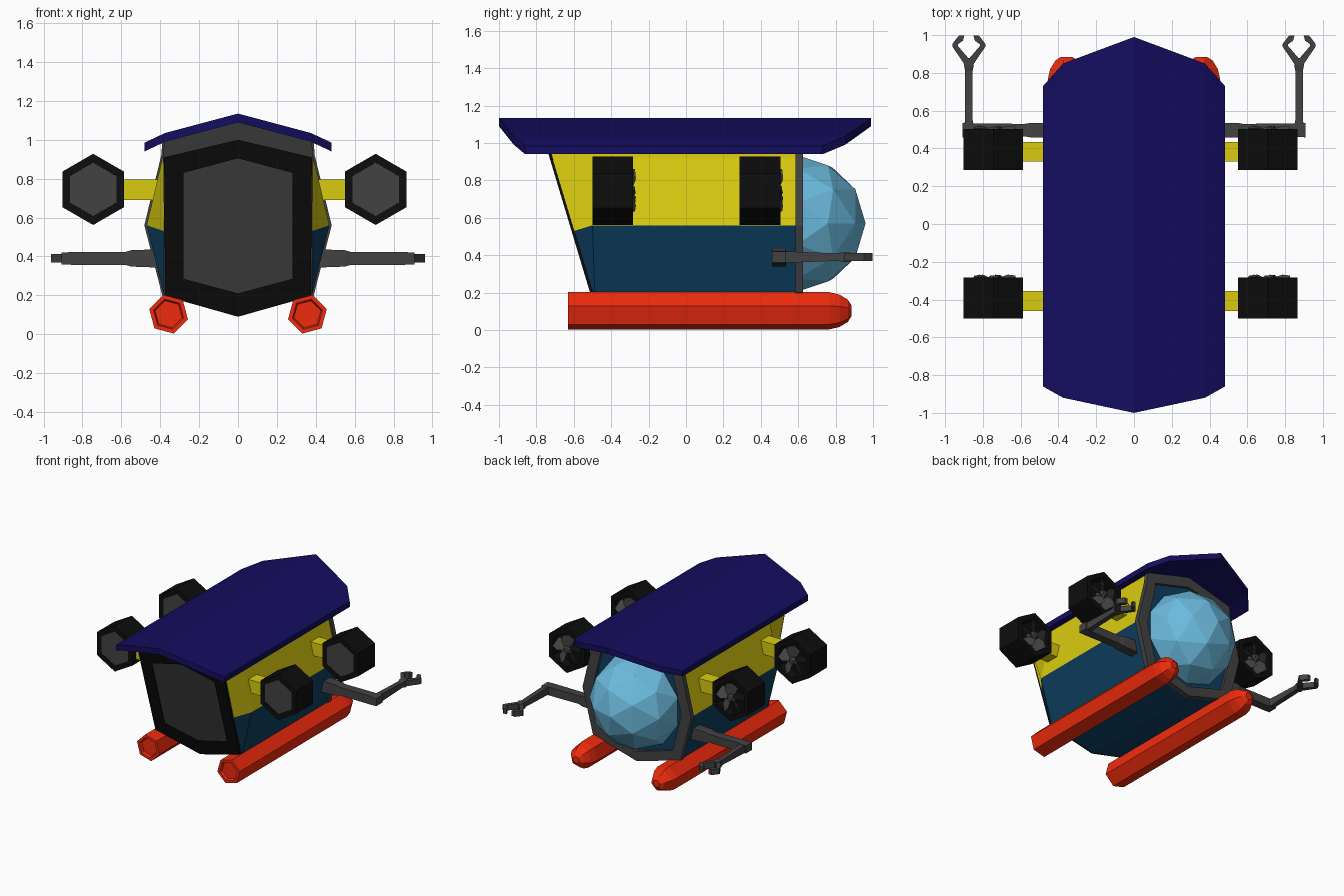
import bpy, bmesh, math
from mathutils import Vector, Matrix

if "Cube" in bpy.data.objects:
    bpy.data.objects.remove(bpy.data.objects["Cube"])


def material(name, r, g, b):
    m = bpy.data.materials.new(name)
    m.diffuse_color = (r, g, b, 1)
    m.use_nodes = True
    m.node_tree.nodes["Principled BSDF"].inputs["Base Color"].default_value = m.diffuse_color
    return m


NAVY = material("navy", 0.007, 0.004, 0.115)
BLUE = material("blue", 0.004, 0.047, 0.115)
YELLOW = material("yellow", 0.70, 0.60, 0.005)
RED = material("red", 0.86, 0.024, 0.004)
GLASS = material("glass", 0.15, 0.50, 0.74)
GREY = material("dark_grey", 0.055, 0.055, 0.055)
BLACK = material("black", 0.004, 0.004, 0.004)


def finish(name, bm, mats, pick=None):
    bmesh.ops.recalc_face_normals(bm, faces=bm.faces)
    if pick:
        for f in bm.faces:
            f.material_index = pick(f)
    me = bpy.data.meshes.new(name)
    bm.to_mesh(me)
    bm.free()
    for m in mats:
        me.materials.append(m)
    ob = bpy.data.objects.new(name, me)
    bpy.context.collection.objects.link(ob)
    return ob


def loft(name, rings, mats, pick=None, caps=True, loop=False):
    """Skin a list of closed rings with equal point counts."""
    bm = bmesh.new()
    vs = [[bm.verts.new(p) for p in ring] for ring in rings]
    pairs = list(zip(vs, vs[1:])) + ([(vs[-1], vs[0])] if loop else [])
    for a, b in pairs:
        for i in range(len(a)):
            j = (i + 1) % len(a)
            bm.faces.new((a[i], a[j], b[j], b[i]))
    if caps and not loop:
        bm.faces.new(vs[0])
        bm.faces.new(vs[-1])
    return finish(name, bm, mats, pick)


def lathe(name, x, z, profile, mat, sides=6, turn=90.0):
    """Turned part along y; profile is (radius, y)."""
    rings = []
    for r, y in profile:
        angles = [math.radians(turn + 360 * k / sides) for k in range(sides)]
        rings.append([(x + r * math.cos(a), y, z + r * math.sin(a)) for a in angles])
    return loft(name, rings, [mat])


def box(name, lo, hi, mat):
    (a, b, c), (d, e, f) = lo, hi
    rings = [[(x, b, c), (x, e, c), (x, e, f), (x, b, f)] for x in (a, d)]
    return loft(name, rings, [mat])


def mirrored(half):
    """Close a half outline running from top centre to bottom centre."""
    return half + [(-x, z) for x, z in half[-2:0:-1]]


def back(z):
    return -0.72 + 0.30 * (0.94 - z)


# hull: slanted back, side bulge, straight front
section = mirrored([(0, 1.09), (0.38, 0.99), (0.385, 0.92), (0.47, 0.56), (0.38, 0.2), (0, 0.09)])
rear = [(math.copysign(0.38, x), 0.53) if z == 0.56 else (x, z) for x, z in section]
rings = [[(x, back(z), z) for x, z in rear],
         [(x, max(-0.5, back(z) + 0.01), z) for x, z in section],
         [(x, 0.6, z) for x, z in section]]


def hull_paint(f):
    if len(f.verts) > 4:
        return 2 if f.calc_center_median().y < 0 else 0
    return 1 if max(v.co.z for v in f.verts) > 0.6 else 0


loft("hull", rings, [BLUE, YELLOW, GREY], hull_paint)

# window ring around the front opening
outer = [(x * 1.025, 0.575 + (z - 0.575) * 1.0) for x, z in section]
inner = [(x * 0.84, 0.575 + (z - 0.575) * 0.84) for x, z in section]
loft("window_ring", [[(x, y, z) for x, z in o] for o, y in
                     ((outer, 0.585), (outer, 0.625), (inner, 0.625), (inner, 0.585))],
     [GREY], loop=True)

# faceted window dome, only the half outside the hull
bm = bmesh.new()
bmesh.ops.create_icosphere(bm, subdivisions=2, radius=0.365)
bmesh.ops.transform(bm, verts=bm.verts, matrix=Matrix.Translation((0, 0.595, 0.57)) @ Matrix.Rotation(-math.pi / 2, 4, 'X'))
bmesh.ops.bisect_plane(bm, geom=bm.verts[:] + bm.edges[:] + bm.faces[:],
                       plane_co=(0, 0.59, 0), plane_no=(0, 1, 0), clear_inner=True)
finish("window_dome", bm, [GLASS])

# rear hatch: raised frame with sunken panel
hatch_out = mirrored([(0, 1.0), (0.38, 0.91), (0.375, 0.2), (0, 0.09)])
hatch_in = mirrored([(0, 0.905), (0.28, 0.83), (0.28, 0.285), (0, 0.21)])


def hatch_ring(outline, lift):
    return [(x, back(z) - lift, z) for x, z in outline]


loft("hatch_frame", [hatch_ring(hatch_out, -0.01), hatch_ring(hatch_out, 0.015),
                     hatch_ring(hatch_in, 0.015), hatch_ring(hatch_in, -0.01)], [BLACK], loop=True)
loft("hatch_panel", [hatch_ring(hatch_in, 0.005), hatch_ring(hatch_in, -0.005)], [GREY])

# roof: folded canopy with pointed ends
roof = [(-0.482, 0.985, -0.86, 0.73), (-0.375, 1.035, -0.92, 0.85), (0, 1.135, -1.0, 0.99),
        (0.375, 1.035, -0.92, 0.85), (0.482, 0.985, -0.86, 0.73)]
loft("roof", [[(x, a, z), (x, b, z), (x, b, z - 0.045), (x, a, z - 0.045)] for x, z, a, b in roof], [NAVY])

for s, side in ((-1, "left"), (1, "right")):
    # floats with blunt noses and a recessed rear end
    lathe(side + "_float", s * 0.357, 0.103,
          [(0.072, -0.61), (0.08, -0.63), (0.103, -0.63), (0.103, 0.765),
           (0.09, 0.82), (0.062, 0.865), (0.03, 0.885)], RED, turn=15 if s > 0 else 165)

    # thrusters on struts
    cx = 0.708 if s > 0 else -0.745
    for y0, end in ((-0.5, "rear"), (0.287, "front")):
        tag = side + "_" + end
        y1 = y0 + 0.217
        lathe(tag + "_thruster", cx, 0.745,
              [(0.135, y0 + 0.02), (0.138, y0), (0.183, y0), (0.183, y1), (0.14, y1), (0.13, y1 - 0.06)], BLACK)
        lathe(tag + "_thruster_cover", cx, 0.745, [(0.138, y0 + 0.02), (0.138, y0 + 0.003)], GREY)
        lathe(tag + "_hub", cx, 0.745, [(0.035, y1 - 0.07), (0.035, y1 - 0.005), (0.02, y1 + 0.01)], GREY)
        for k in range(5):
            turn = Matrix.Translation((cx, y1 - 0.025, 0.745)) @ Matrix.Rotation(math.tau * k / 5, 4, 'Y')
            blade = []
            for r, w, d in ((0.02, 0.015, 0.012), (0.07, 0.038, 0.03), (0.115, 0.03, 0.025)):
                blade.append([turn @ Vector(p) for p in
                              ((-w, -d, r), (w, d, r), (w, d + 0.01, r), (-w, -d + 0.01, r))])
            loft("%s_blade_%d" % (tag, k + 1), blade, [GREY])
        ys = 0.33 if y0 > 0 else -0.46
        xs = sorted((s * 0.38, cx - s * 0.13))
        box(tag + "_strut", (xs[0], ys, 0.69), (xs[1], ys + 0.105, 0.795), YELLOW)

    # upper arm, running sideways
    arm = [(0.38, 0.035, 0.055), (0.44, 0.038, 0.046), (0.55, 0.038, 0.042),
           (0.58, 0.033, 0.033), (0.85, 0.036, 0.033), (0.908, 0.038, 0.03)]
    loft(side + "_upper_arm", [[(s * x, 0.497 - h, 0.39 - v), (s * x, 0.497 + h, 0.39 - v),
                                (s * x, 0.497 + h, 0.39 + v), (s * x, 0.497 - h, 0.39 + v)]
                               for x, h, v in arm], [GREY])
    # forearm, running forward
    wx = s * 0.874
    fore = [(0.5, 0.03, 0.03), (0.55, 0.02, 0.03), (0.81, 0.02, 0.02), (0.84, 0.026, 0.026), (0.88, 0.02, 0.024)]
    loft(side + "_forearm", [[(wx - h, y, 0.39 - v), (wx + h, y, 0.39 - v),
                              (wx + h, y, 0.39 + v), (wx - h, y, 0.39 + v)]
                             for y, h, v in fore], [GREY])
    # claw: two bent fingers, given as outer and inner edge points
    finger = [((0.02, 0.84), (0.0, 0.875)), ((0.088, 0.94), (0.058, 0.942)), ((0.088, 0.952), (0.058, 0.952)),
              ((0.058, 0.992), (0.032, 0.97)), ((0.05, 0.998), (0.024, 0.998))]
    for t, part in ((-1, "a"), (1, "b")):
        loft(side + "_claw_" + part,
             [[(wx + t * o[0], o[1], 0.368), (wx + t * i[0], i[1], 0.368),
               (wx + t * i[0], i[1], 0.412), (wx + t * o[0], o[1], 0.412)] for o, i in finger], [GREY])
